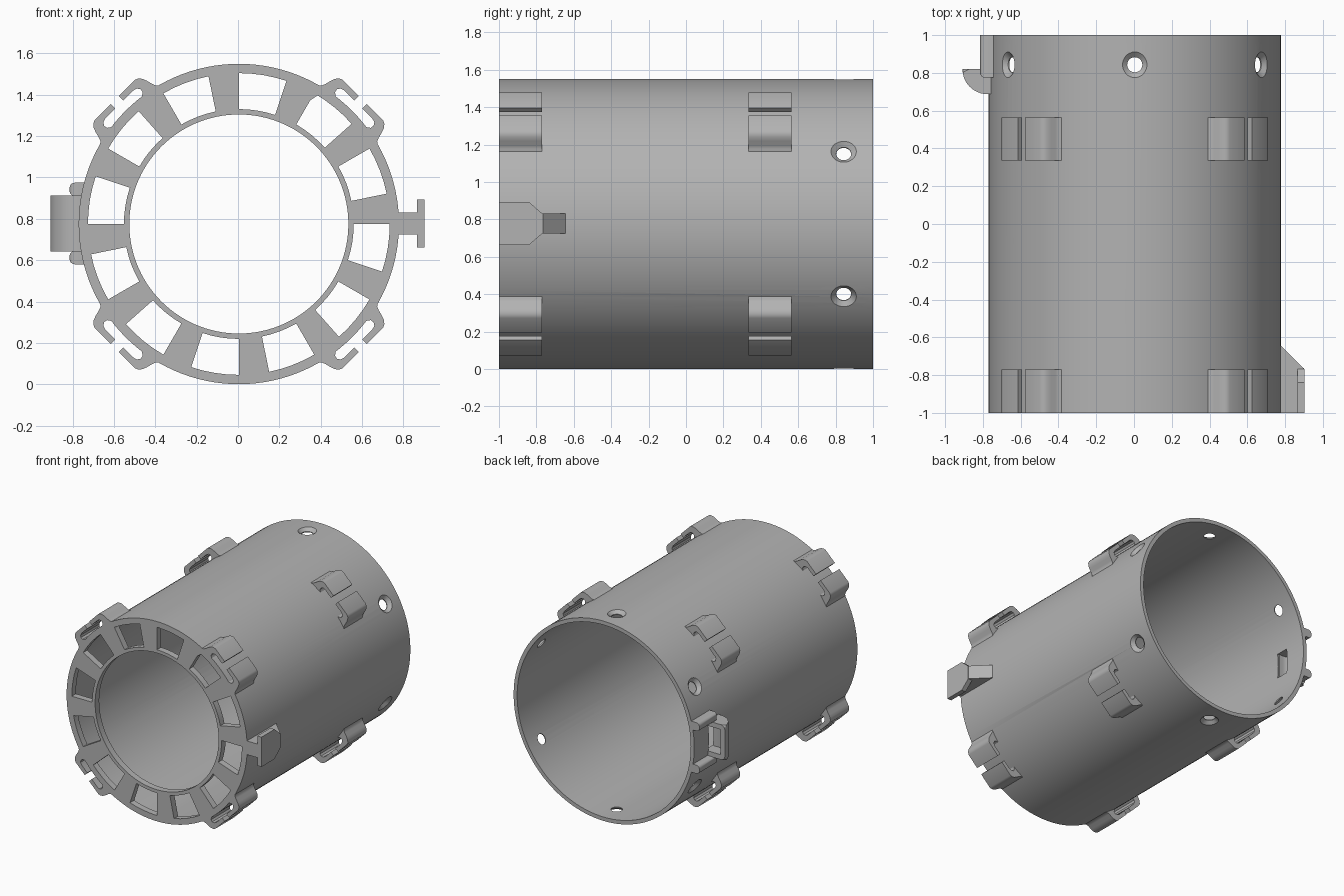
import bpy, bmesh, math
from mathutils import Matrix, Vector

if "Cube" in bpy.data.objects:
    bpy.data.objects.remove(bpy.data.objects["Cube"])

CX, CZ, R = 0.004, 0.775, 0.775   # tube centre and outer radius
grey = bpy.data.materials.new("grey_plastic")
grey.diffuse_color = (0.45, 0.45, 0.45, 1)
grey.use_nodes = True
grey.node_tree.nodes["Principled BSDF"].inputs["Base Color"].default_value = grey.diffuse_color


def finish(name, bm):
    bmesh.ops.recalc_face_normals(bm, faces=bm.faces)
    me = bpy.data.meshes.new(name)
    bm.to_mesh(me)
    bm.free()
    ob = bpy.data.objects.new(name, me)
    bpy.context.collection.objects.link(ob)
    me.materials.append(grey)
    return ob


def activate(ob):
    bpy.ops.object.select_all(action='DESELECT')
    bpy.context.view_layer.objects.active = ob
    ob.select_set(True)


def smooth(ob):
    activate(ob)
    bpy.ops.object.shade_smooth_by_angle(angle=math.radians(32))


def add_prism(bm, pts, place, a, b):
    """Extrude a closed 2D outline from a to b; place maps (u, v, w) to space."""
    lo = [bm.verts.new(place(u, v, a)) for u, v in pts]
    hi = [bm.verts.new(place(u, v, b)) for u, v in pts]
    bm.faces.new(lo)
    bm.faces.new(hi[::-1])
    n = len(pts)
    for i in range(n):
        j = (i + 1) % n
        bm.faces.new((lo[i], hi[i], hi[j], lo[j]))


def add_lathe(bm, prof, place, n, closed):
    """Spin an (r, h) profile; closed loops the profile, otherwise cap its ends."""
    rings = [[bm.verts.new(place(r * math.cos(t), r * math.sin(t), h))
              for t in (2 * math.pi * i / n for i in range(n))] for r, h in prof]
    m = len(rings)
    for k in range(m if closed else m - 1):
        A, B = rings[k], rings[(k + 1) % m]
        for i in range(n):
            j = (i + 1) % n
            bm.faces.new((A[i], A[j], B[j], B[i]))
    if not closed:
        bm.faces.new(rings[0])
        bm.faces.new(rings[-1])


def cut(ob, bm):
    cutter = finish("cutter", bm)
    cutter.hide_render = True
    mod = ob.modifiers.new("cut", 'BOOLEAN')
    mod.operation, mod.solver, mod.object = 'DIFFERENCE', 'EXACT', cutter
    activate(ob)
    bpy.ops.object.modifier_apply(modifier=mod.name)
    bpy.data.objects.remove(cutter)


def along_y(u, v, w):
    return Vector((CX + u, w, CZ + v))


def along_z(u, v, w):
    return Vector((u, v, w))


# Tube with a front plate
bm = bmesh.new()
add_lathe(bm, [(R, -1), (R, 1), (0.745, 1), (0.745, -0.95), (0.53, -0.95), (0.53, -1)],
          along_y, 120, True)
body = finish("tube_body", bm)

bm = bmesh.new()
# twelve windows in the front plate
for k in range(12):
    a0 = math.radians(30 * k - 18.4)
    angs = [a0 + math.radians(18.4) * i / 4 for i in range(5)]
    pts = [(0.73 * math.cos(a), 0.73 * math.sin(a)) for a in angs]
    pts += [(0.556 * math.cos(a), 0.556 * math.sin(a)) for a in reversed(angs)]
    add_prism(bm, pts, along_y, -1.05, -0.9)
# six countersunk screw holes near the back
for k in range(6):
    a = math.radians(30 + 60 * k)
    out, tan = Vector((math.cos(a), 0, math.sin(a))), Vector((-math.sin(a), 0, math.cos(a)))

    def radial(u, v, w):
        return Vector((CX, 0.843, CZ)) + tan * u + Vector((0, v, 0)) + out * w
    add_lathe(bm, [(0.04, 0.70), (0.04, 0.751), (0.068, 0.775), (0.08, 0.785)], radial, 32, False)
# slot under the hood
add_prism(bm, [(-0.82, 0.72), (-0.65, 0.72), (-0.65, 0.82), (-0.82, 0.82)], along_z, 0.68, 0.875)
cut(body, bm)
smooth(body)

# Clip hooks: facing pairs at four diagonals, in a front and a rear row
HOOK = [(0.205, 0.735), (0.2, 0.749), (0.19, 0.757), (0.183, 0.775), (0.176, 0.803),
        (0.168, 0.825), (0.155, 0.841), (0.138, 0.849), (0.027, 0.849), (0.027, 0.818),
        (0.095, 0.818), (0.115, 0.812), (0.125, 0.797), (0.122, 0.78), (0.105, 0.768),
        (0.09, 0.766), (0.09, 0.748)]
for row, y0, y1 in (("front", -1, -0.77), ("rear", 0.335, 0.565)):
    bm = bmesh.new()
    for k in range(4):
        a = math.radians(45 + 90 * k)
        c, s = math.cos(a), math.sin(a)
        for side in (1, -1):
            add_prism(bm, [(v * c - side * u * s, v * s + side * u * c) for u, v in HOOK],
                      along_y, y0, y1)
    smooth(finish(row + "_clip_hooks", bm))

# Side key: sloped stem and chamfered flange
bm = bmesh.new()
add_prism(bm, [(0.755, -1), (0.9, -1), (0.9, -0.765), (0.78, -0.645), (0.755, -0.645)],
          along_z, 0.724, 0.83)
finish("key_stem", bm)
bm = bmesh.new()
add_prism(bm, [(-1, 0.662), (-0.84, 0.662), (-0.768, 0.724), (-0.768, 0.83), (-0.84, 0.893),
               (-1, 0.893)], lambda u, v, w: Vector((w, u, v)), 0.866, 0.902)
finish("key_flange", bm)


# Curved hood over the slot, open towards the back
def quarter(r, back, inner):
    arc = [(-0.775 - r * math.sin(t), 0.82 - r * math.cos(t))
           for t in (math.pi / 2 * i / 12 for i in range(13))]
    return [(inner, 0.82 - r)] + arc + [(-0.775 - r, back), (inner, back)][0 if back > 0.82 else 1:]


bm = bmesh.new()
add_prism(bm, quarter(0.133, 0.82, -0.75), along_z, 0.642, 0.913)
# round the two long outer edges
rim = [e for e in bm.edges if abs(e.verts[0].co.z - e.verts[1].co.z) < 1e-5
       and all(v.co.x < -0.774 and v.co.y < 0.8201 for v in e.verts)
       and e.calc_length() < 0.03]
bmesh.ops.bevel(bm, geom=rim, offset=0.035, segments=4, profile=0.5, affect='EDGES')
hood = finish("slot_hood", bm)
bm = bmesh.new()
add_prism(bm, quarter(0.095, 0.9, -0.7), along_z, 0.68, 0.875)
cut(hood, bm)
smooth(hood)

# Guide rails either side of the hood
for name, z0, z1 in (("lower_guide_rail", 0.58, 0.645), ("upper_guide_rail", 0.91, 0.975)):
    bm = bmesh.new()
    add_prism(bm, [(-0.735, 0.775), (-0.815, 0.775), (-0.815, 1), (-0.735, 1)], along_z, z0, z1)
    edges = [e for e in bm.edges if all(v.co.x < -0.8 for v in e.verts)
             and not all(v.co.y > 0.99 for v in e.verts)]
    bmesh.ops.bevel(bm, geom=edges, offset=0.025, segments=4, profile=0.5, affect='EDGES')
    smooth(finish(name, bm))
